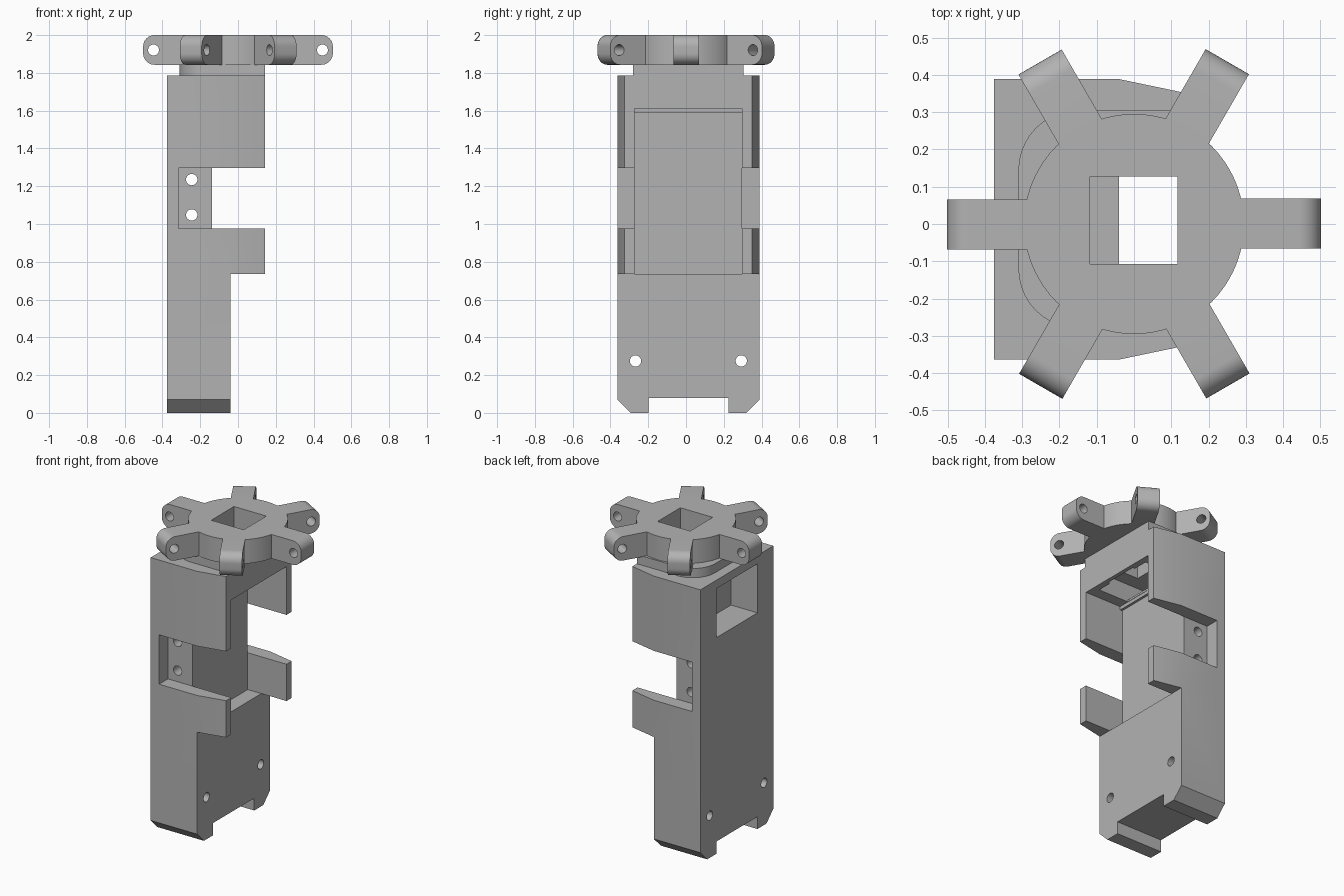
import bpy, bmesh, math
from mathutils import Matrix, Vector

if "Cube" in bpy.data.objects:
    bpy.data.objects.remove(bpy.data.objects["Cube"], do_unlink=True)

gray = bpy.data.materials.new("plain gray")
gray.use_nodes = True
GRAY = (0.45, 0.45, 0.45, 1)
gray.diffuse_color = GRAY
gray.node_tree.nodes["Principled BSDF"].inputs["Base Color"].default_value = GRAY

YC = 0.0125   # middle of the body in y


def prism(name, points, axis, lo, hi):
    """Extrude a 2D outline along an axis; outlines are (x,y), (x,z) or (y,z)."""
    place = {"z": lambda p: (p[0], p[1], lo),
             "y": lambda p: (p[0], lo, p[1]),
             "x": lambda p: (lo, p[0], p[1])}[axis]
    step = Vector([(hi - lo) * (axis == a) for a in "xyz"])
    bm = bmesh.new()
    face = bm.faces.new([bm.verts.new(place(p)) for p in points])
    made = bmesh.ops.extrude_face_region(bm, geom=[face])["geom"]
    bmesh.ops.translate(bm, vec=step,
                        verts=[v for v in made if isinstance(v, bmesh.types.BMVert)])
    bmesh.ops.recalc_face_normals(bm, faces=bm.faces)
    mesh = bpy.data.meshes.new(name)
    bm.to_mesh(mesh)
    bm.free()
    mesh.materials.append(gray)
    obj = bpy.data.objects.new(name, mesh)
    bpy.context.collection.objects.link(obj)
    return obj


def box(name, x0, x1, y0, y1, z0, z1):
    return prism(name, [(x0, y0), (x1, y0), (x1, y1), (x0, y1)], "z", z0, z1)


def circle(u, v, r, n=32):
    return [(u + r * math.cos(i * math.tau / n), v + r * math.sin(i * math.tau / n))
            for i in range(n)]


def rounded(u0, u1, v0, v1, radii, n=10):
    """Rectangle outline with a radius per corner, anticlockwise from low-low."""
    pts = []
    corners = [(u0, v0, 1, 1), (u1, v0, -1, 1), (u1, v1, -1, -1), (u0, v1, 1, -1)]
    for k, ((u, v, su, sv), r) in enumerate(zip(corners, radii)):
        if r == 0:
            pts.append((u, v))
            continue
        for i in range(n + 1):
            a = math.pi * (1 + k / 2) + i * math.pi / 2 / n
            pts.append((u + su * r + r * math.cos(a), v + sv * r + r * math.sin(a)))
    return pts


def boolean(obj, other, operation="DIFFERENCE"):
    mod = obj.modifiers.new("cut", "BOOLEAN")
    mod.operation, mod.object, mod.solver = operation, other, "EXACT"
    bpy.context.view_layer.update()
    graph = bpy.context.evaluated_depsgraph_get()
    mesh = bpy.data.meshes.new_from_object(obj.evaluated_get(graph))
    obj.modifiers.clear()
    obj.data = mesh
    bpy.data.objects.remove(other, do_unlink=True)


def smooth(obj):
    bpy.ops.object.select_all(action="DESELECT")
    obj.select_set(True)
    bpy.context.view_layer.objects.active = obj
    bpy.ops.object.shade_smooth_by_angle(angle=math.radians(30))


# Main body, tapered towards the open side
half = [(-0.376, 0.376), (-0.04, 0.376), (0.142, 0.338)]
outline = [(x, YC + y) for x, y in half] + [(x, YC - y) for x, y in reversed(half)]
body = prism("body", outline, "z", 0, 1.785)

# Collar under the hub, rounded at the back
collar = prism("collar", rounded(-0.31, 0.142, YC - 0.292, YC + 0.292,
                                 (0.16, 0, 0, 0.16)), "z", 1.75, 1.845)
boolean(body, collar, "UNION")

# Open bay, slimmer lower half, top chamber, rear window and bottom notch
cuts = [(-0.04, 1, -1, 1, -1, 0.735),
        (-0.138, 1, YC - 0.285, YC + 0.285, 0.735, 1.612),
        (-0.185, 0.1, -0.2, 0.225, 1.625, 1.73),
        (-0.12, 0.1, -0.2, 0.225, 1.55, 1.65),
        (-1, -0.185, -0.2, 0.225, 1.41, 1.73),
        (-0.118, 0.116, -0.107, 0.127, 1.6, 1.9),
        (-1, 1, YC - 0.212, YC + 0.212, -1, 0.08)]
for c in cuts:
    boolean(body, box("cutter", *c))

# Mirrored side recesses, bottom chamfers and screw holes
for s in (-1, 1):
    y0, y1 = sorted((YC + s * 0.285, YC + s))
    boolean(body, box("cutter", -0.315, 1, y0, y1, 0.975, 1.297))
    boolean(body, prism("cutter", [(YC + s * 0.306, 0), (YC + s * 0.446, 0.14),
                                   (YC + s * 0.446, -0.1), (YC + s * 0.306, -0.1)],
                        "x", -1, 1))
    boolean(body, prism("cutter", circle(YC + s * 0.28, 0.275, 0.03), "x", -1, 1))
for z in (1.048, 1.235):
    boolean(body, prism("cutter", circle(-0.245, z, 0.03), "y", -1, 1))

# Small ledge across the back of the bay
boolean(body, box("ledge", -0.16, -0.122, YC - 0.29, YC + 0.29, 1.59, 1.625), "UNION")
smooth(body)

# Hub with six rounded arms
hub = prism("hub", circle(0, 0, 0.295, 72), "z", 1.843, 2)
for i in range(6):
    arm = prism("arm", rounded(0.05, 0.502, 1.843, 2, (0, 0.06, 0.06, 0)),
                "y", -0.066, 0.068)
    hole = prism("cutter", circle(0.447, 1.921, 0.029), "y", -1, 1)
    boolean(arm, hole)
    arm.data.transform(Matrix.Rotation(i * math.pi / 3, 4, "Z"))
    boolean(hub, arm, "UNION")
boolean(hub, box("cutter", -0.118, 0.116, -0.107, 0.127, 1.5, 2.5))
smooth(hub)
